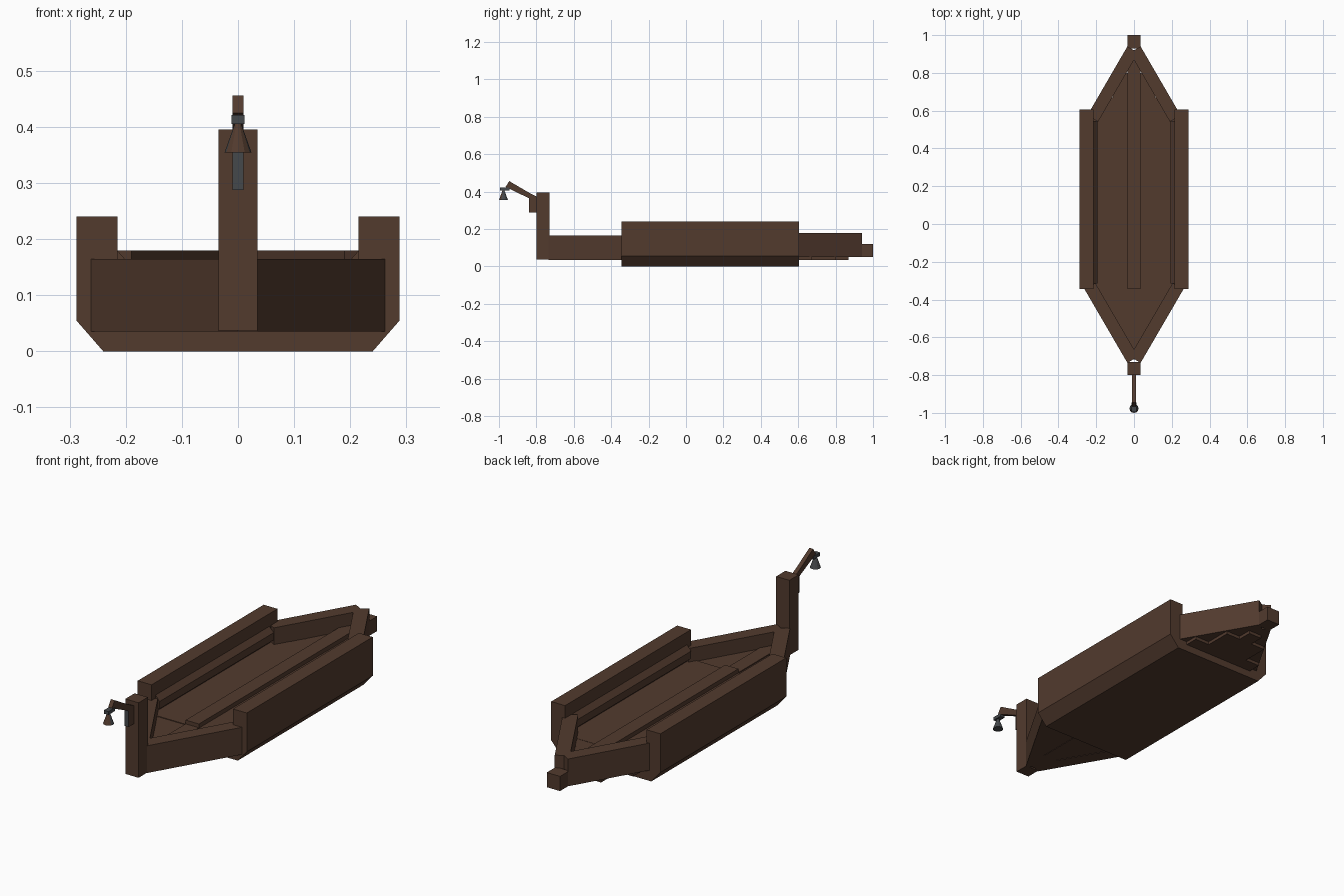
import bpy, bmesh, math
from mathutils import Vector

if "Cube" in bpy.data.objects:
    bpy.data.objects.remove(bpy.data.objects["Cube"])


def material(name, rgb):
    m = bpy.data.materials.new(name)
    m.diffuse_color = (*rgb, 1)
    m.use_nodes = True
    m.node_tree.nodes["Principled BSDF"].inputs["Base Color"].default_value = m.diffuse_color
    return m


WOOD = material("brown_wood", (0.085, 0.043, 0.027))
IRON = material("grey_iron", (0.06, 0.065, 0.07))


def prism(name, points, direction, mat=WOOD):
    """Extrude a closed 3D outline along a direction."""
    bm = bmesh.new()
    face = bm.faces.new([bm.verts.new(p) for p in points])
    ext = bmesh.ops.extrude_face_region(bm, geom=[face])
    bmesh.ops.translate(bm, vec=direction,
                        verts=[g for g in ext["geom"] if isinstance(g, bmesh.types.BMVert)])
    bmesh.ops.recalc_face_normals(bm, faces=bm.faces)
    me = bpy.data.meshes.new(name)
    bm.to_mesh(me)
    bm.free()
    me.materials.append(mat)
    ob = bpy.data.objects.new(name, me)
    bpy.context.collection.objects.link(ob)
    return ob


def box(name, x0, x1, y0, y1, z0, z1, mat=WOOD):
    return prism(name, [(x0, y0, z0), (x1, y0, z0), (x1, y1, z0), (x0, y1, z0)],
                 (0, 0, z1 - z0), mat)


def mirror(ob):
    ob.modifiers.new("mirror", "MIRROR").use_axis[0] = True
    return ob


def end_wall(name, outer, tip, z0, z1):
    """Straight plank from the hull side to the end post, thickened inwards."""
    a, b = Vector((*outer, z0)), Vector((*tip, z0))
    d = (b - a).normalized()
    n = Vector((-d.y, d.x, 0))
    if n.x > 0:
        n = -n
    n *= 0.066
    return mirror(prism(name, [a, b, b + n, a + n], (0, 0, z1 - z0)))


FRONT, BACK = -0.345, 0.605

# Middle hull: raised sides, chamfered bilges, flat bottom and floor
half = [(0.24, 0), (0.288, 0.055), (0.288, 0.24), (0.215, 0.24), (0.215, 0.10)]
section = half + [(-x, z) for x, z in reversed(half)]
prism("hull", [(x, FRONT, z) for x, z in section], (0, BACK - FRONT, 0))

# Sloped ledges along the inside of the walls
ledge = [(0.217, 0.182), (0.193, 0.155), (0.193, 0.12), (0.217, 0.12)]
mirror(prism("inner_ledge", [(x, FRONT + 0.03, z) for x, z in ledge], (0, 0.86, 0)))

# Angled bow and stern walls
end_wall("bow_wall", (0.262, FRONT), (0.035, -0.735), 0.035, 0.165)
end_wall("stern_wall", (0.247, 0.575), (0.035, 0.94), 0.05, 0.18)

# Floors: triangular bow deck, stepped stern planks, raised centre plank
prism("bow_floor", [(0.22, FRONT, 0.037), (-0.22, FRONT, 0.037), (0, -0.72, 0.037)], (0, 0, 0.06))
box("bow_keel_plank", -0.035, 0.035, -0.70, FRONT, 0.035, 0.102)
box("centre_plank", -0.035, 0.035, FRONT, 0.87, 0.035, 0.12)
mirror(box("inner_stern_plank", 0.035, 0.112, 0.55, 0.80, 0.035, 0.099))
mirror(box("outer_stern_plank", 0.112, 0.19, 0.55, 0.67, 0.035, 0.099))

# End posts
box("bow_post", -0.035, 0.035, -0.80, -0.73, 0.037, 0.395)
box("stern_post", -0.035, 0.035, 0.93, 1.0, 0.05, 0.12)

# Lantern bracket with an iron front face
bracket = box("lantern_bracket", -0.01, 0.01, -0.84, -0.80, 0.288, 0.375)
bracket.data.materials.append(IRON)
for p in bracket.data.polygons:
    p.material_index = 1 if p.normal.y < -0.9 else 0

# Lantern arm
arm = [(-0.80, 0.345), (-0.84, 0.365), (-0.965, 0.425), (-0.945, 0.456), (-0.84, 0.395), (-0.80, 0.375)]
prism("lantern_arm", [(-0.01, y, z) for y, z in arm], (0.02, 0, 0))

# Lantern cap and conical shade
box("lantern_cap", -0.012, 0.012, -0.995, -0.945, 0.405, 0.421, IRON)
bpy.ops.mesh.primitive_cone_add(vertices=12, radius1=0.024, radius2=0.005, depth=0.053,
                                location=(0, -0.976, 0.381))
shade = bpy.context.object
shade.name = "lantern_shade"
shade.data.materials.append(IRON)
shade.data.materials.append(WOOD)
for p in shade.data.polygons:
    p.material_index = 1 if p.normal.y < -0.6 else 0
